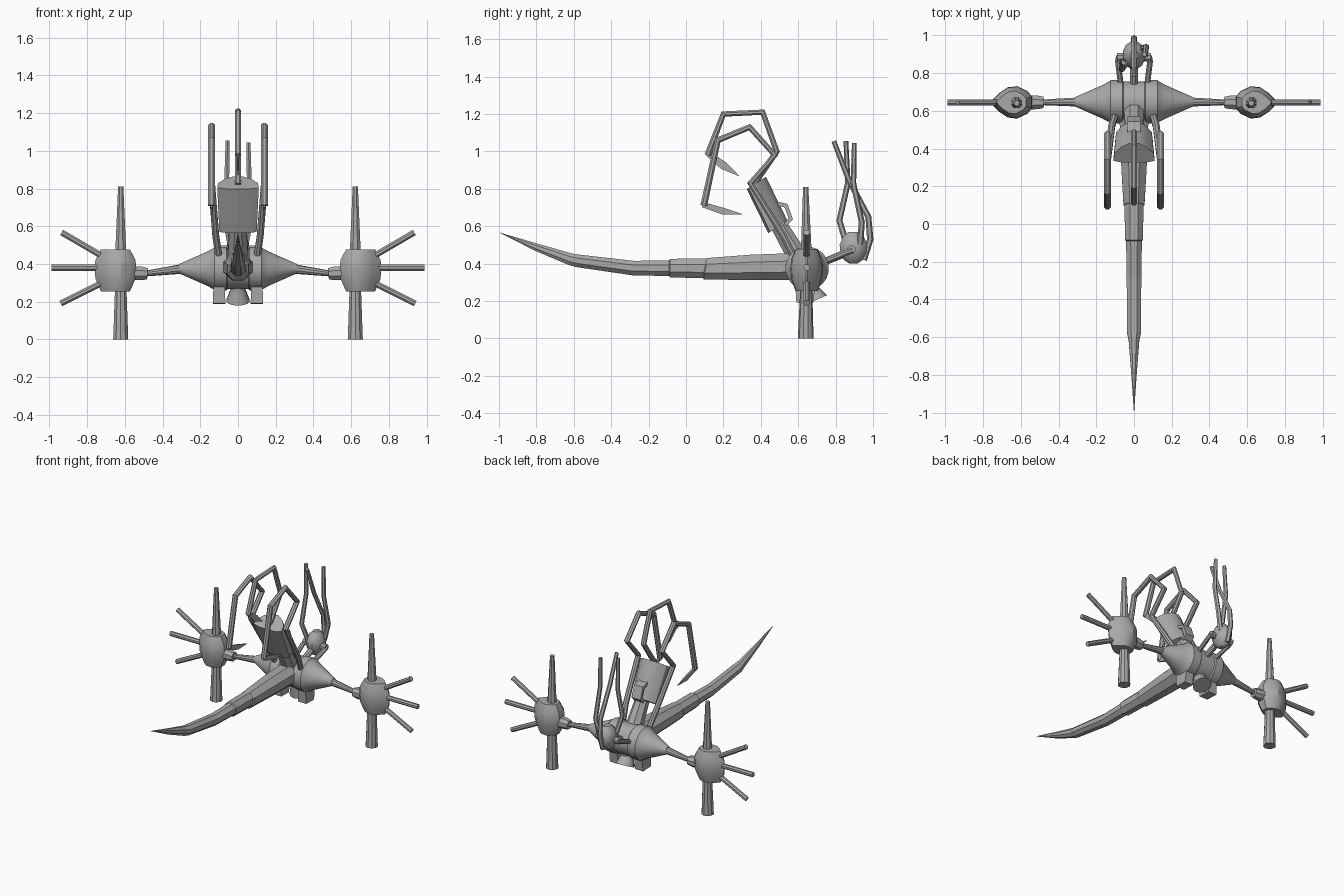
import bpy, bmesh, math
from mathutils import Vector

if "Cube" in bpy.data.objects:
    bpy.data.objects.remove(bpy.data.objects["Cube"], do_unlink=True)

grey = bpy.data.materials.new("metal grey")
grey.use_nodes = True
colour = (0.4, 0.4, 0.4, 1)
grey.diffuse_color = colour
grey.node_tree.nodes["Principled BSDF"].inputs["Base Color"].default_value = colour


def finish(name, bm, smooth=True):
    bmesh.ops.recalc_face_normals(bm, faces=bm.faces)
    for f in bm.faces:
        f.smooth = smooth
    for e in bm.edges:
        e.smooth = e.calc_face_angle(0) < math.radians(31)
    me = bpy.data.meshes.new(name)
    bm.to_mesh(me)
    bm.free()
    me.materials.append(grey)
    ob = bpy.data.objects.new(name, me)
    bpy.context.collection.objects.link(ob)
    return ob


def loft(name, rings, smooth=True):
    """Skin a stack of equal-length rings and cap both ends."""
    bm = bmesh.new()
    vs = [[bm.verts.new(p) for p in r] for r in rings]
    n = len(vs[0])
    for a, b in zip(vs, vs[1:]):
        for i in range(n):
            j = (i + 1) % n
            bm.faces.new((a[i], a[j], b[j], b[i]))
    bm.faces.new(vs[0])
    bm.faces.new(vs[-1])
    return finish(name, bm, smooth)


def tube(name, path, radii, sides=8, smooth=True):
    """Sweep a polygon along a path; a radius may be a (width, height) pair."""
    pts = [Vector(p) for p in path]
    if not isinstance(radii, list):
        radii = [radii] * len(pts)
    rings = []
    for i, (p, r) in enumerate(zip(pts, radii)):
        steps = [q.normalized() for q in (pts[i] - pts[max(i - 1, 0)],
                 pts[min(i + 1, len(pts) - 1)] - pts[i]) if q.length > 0]
        t = sum(steps, Vector()).normalized()
        ref = Vector((0, 1, 0)) if abs(t.x) > 0.8 else Vector((1, 0, 0))
        a = (ref - t * ref.dot(t)).normalized()
        b = t.cross(a)
        w, h = r if isinstance(r, tuple) else (r, r)
        k = 1 / math.cos(math.pi / sides)
        angles = [(s + 0.5) * math.tau / sides for s in range(sides)]
        rings.append([p + a * w * k * math.cos(g) + b * h * k * math.sin(g) for g in angles])
    return loft(name, rings, smooth)


# Central hub, turned about the x axis
half = [(0.055, .107), (0.062, .115), (0.125, .115), (0.132, .108), (0.165, .09), (0.31, .026)]
profile = [(-x, r) for x, r in reversed(half)] + half
tube("hub", [(x, .648, .375) for x, r in profile], [r for x, r in profile], 20)

# Long tapering front boom with a curved spike
boom = [(.6, .385, .078, .072), (.35, .38, .07, .068), (.105, .373, .056, .058),
        (.1, .375, .05, .053), (-.085, .376, .048, .05), (-.09, .376, .042, .042),
        (-.28, .376, .039, .039), (-.58, .415, .036, .034), (-.62, .424, .028, .032),
        (-.8, .488, .014, .02), (-.995, .565, .001, .001)]
tube("boom", [(0, y, z) for y, z, w, h in boom], [(w, h) for y, z, w, h in boom], 8, False)

# Nozzle under the hub
tube("nozzle", [(0, .66, .33), (0, .67, .265), (0, .675, .25), (0, .695, .205)],
     [.045, .04, .045, .062], 14)

# Canister leaning forward: flat front, bulging back
section = [(-.11, 0), (-.105, .045), (-.07, .085), (-.025, .11),
           (.025, .11), (.07, .085), (.105, .045), (.11, 0), (.06, -.012), (-.06, -.012)]
back = Vector((0, .84, .54))
top, base = Vector((0, .335, .805)), Vector((0, .45, .57))
loft("canister", [[c + Vector((x * s, 0, 0)) + back * d for x, d in section]
                  for c, s in ((base, .9), (top, 1))])
tube("canister_neck", [(0, .6, .43), (0, .5, .6)], [.055, .045], 8)
tube("canister_handle", [(0, .45, .73), (0, .535, .71), (0, .56, .64), (0, .53, .61)],
     [(.035, .012)] * 4, 4, False)

# Middle claw over the canister
tube("middle_claw", [(0, .36, .82), (0, .485, 1.0), (0, .41, 1.21), (0, .2, 1.2), (0, .115, .98)],
     .017, 8)
tube("middle_claw_blade", [(0, .115, .99), (0, .2, .925), (0, .285, .868)],
     [(.007, .014), (.005, .022), (.001, .001)], 4, False)

# Plan of a pod, pointed outwards from the hub
plan = [(-.11, .03), (-.085, .06), (-.03, .086), (.02, .08), (.065, .05), (.11, .004)]
plan += [(x, -y) for x, y in reversed(plan)]

for side, s in (("left", 1), ("right", -1)):
    def put(*pts):
        return [(s * x, y, z) for x, y, z in pts]

    # Arm, socket and pod
    tube(side + "_arm", put((.3, .647, .373), (.5, .645, .348)), [.024, .014], 10)
    tube(side + "_socket", put((.48, .645, .348), (.51, .645, .35), (.58, .645, .352)),
         [.03, .036, .038], 8)
    loft(side + "_pod", [[(s * (.65 + x * k), .645 + y * k, z) for x, y in plan]
         for z, k in ((.255, .7), (.32, .96), (.37, 1), (.42, .97), (.478, .7))])

    # Leg, mast and three fingers
    tube(side + "_leg", put((.622, .64, 0), (.622, .643, .28)), [.04, .03], 10)
    tube(side + "_mast", put((.622, .643, .46), (.622, .64, .81)), [.029, .014], 8)
    for level, z0, x1, z1 in (("upper", .43, .935, .567), ("middle", .38, .99, .38),
                              ("lower", .31, .94, .19)):
        tube(side + "_" + level + "_finger", put((.7, .645, z0), (x1, .645, z1)), .016, 8)

    # Side claw running up beside the canister
    tube(side + "_claw", put((.1, .58, .43), (.118, .52, .55), (.14, .345, .83), (.14, .475, .98),
         (.14, .34, 1.13), (.14, .17, 1.06), (.14, .095, .71)), .018, 8)
    tube(side + "_claw_blade", put((.14, .09, .715), (.14, .2, .68), (.14, .3, .665)),
         [(.007, .014), (.005, .018), (.001, .001)], 4, False)

    # Block below the hub
    tube(side + "_block", put((.1, .64, .36), (.1, .635, .19)), [(.028, .06), (.033, .045)], 4, False)

    # Rear strut and joint
    tube(side + "_rear_strut", put((.07, .74, .41), (.085, .86, .46), (.08, .89, .47)), .015, 8)
    tube(side + "_rear_joint", put((.04, .885, .475), (.09, .885, .475)), .022, 8)

# Rear bulb with its three feelers
bulb = [(.4, .02), (.42, .048), (.46, .066), (.5, .07), (.54, .055), (.57, .025)]
tube("rear_bulb", [(0, .895, z) for z, r in bulb], [(r * .85, r * 1.05) for z, r in bulb], 12)
tube("rear_neck", [(0, .74, .41), (0, .85, .455)], .02, 8)
tube("middle_feeler", [(0, .95, .42), (0, .985, .53), (0, .975, .65), (0, .87, .85), (0, .79, 1.055)],
     [.015, .015, .014, .013, .011], 6)
tube("left_feeler", [(.04, .93, .5), (.065, .94, .62), (.06, .895, .83), (.055, .9, 1.045)],
     [.015, .014, .013, .011], 6)
tube("right_feeler", [(-.04, .86, .5), (-.065, .82, .63), (-.06, .865, .83), (-.055, .855, 1.055)],
     [.015, .014, .013, .011], 6)
